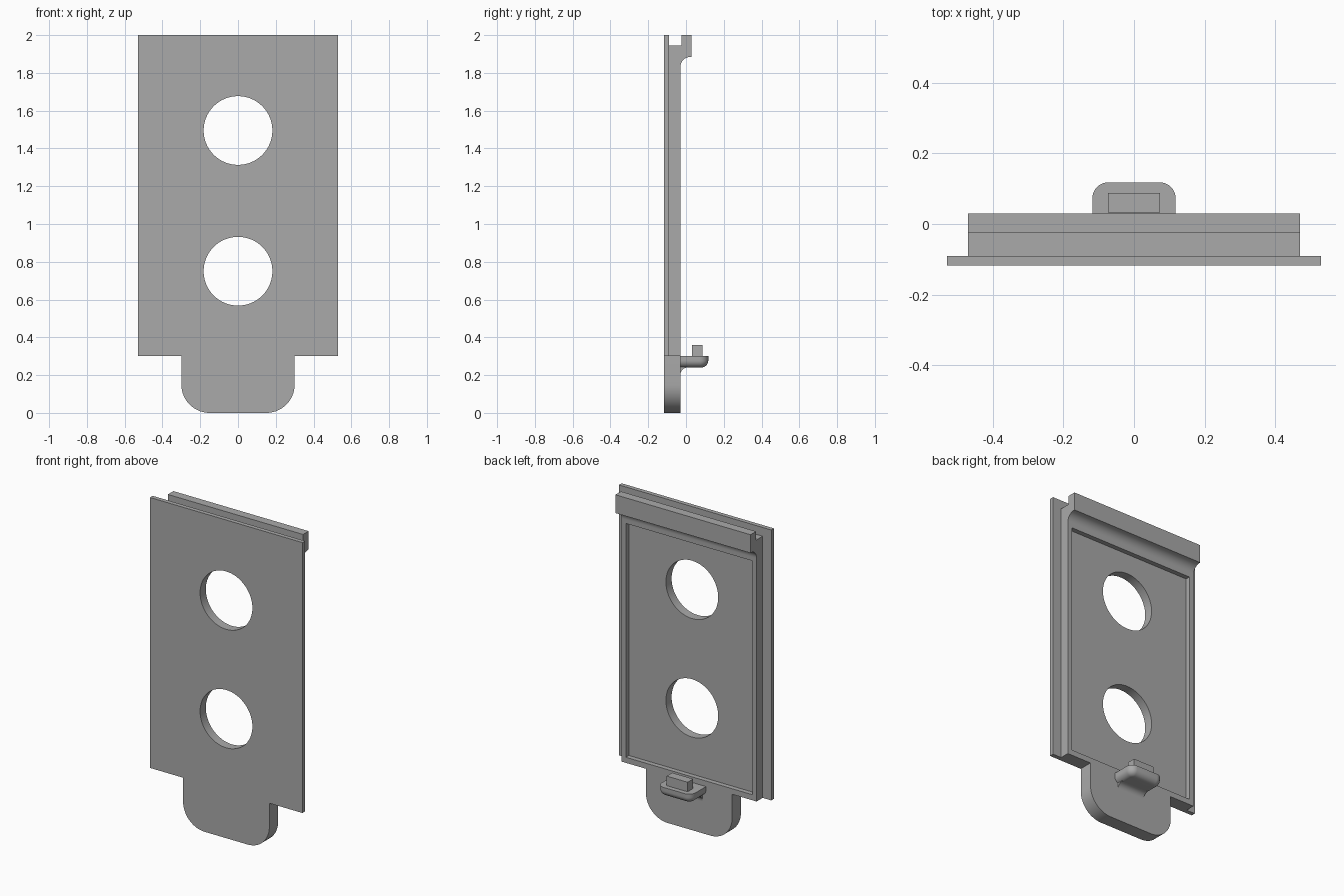
import bpy, bmesh
from math import sin, cos, radians

cube = bpy.data.objects.get("Cube")
if cube:
    bpy.data.objects.remove(cube, do_unlink=True)

grey = bpy.data.materials.new("plain grey")
grey.use_nodes = True
grey.diffuse_color = (0.4, 0.4, 0.4, 1)
grey.node_tree.nodes["Principled BSDF"].inputs["Base Color"].default_value = (0.4, 0.4, 0.4, 1)

FRONT, STEP, BACK = -0.117, -0.09, -0.03   # depth of plate face, step and body back
BASE, TOP = 0.3, 2.0


def arc(cx, cy, r, start, end, n=10):
    return [(cx + r * cos(radians(start + (end - start) * i / n)),
             cy + r * sin(radians(start + (end - start) * i / n))) for i in range(n + 1)]


def loft(name, rings):
    """Join matching rings of points into a closed solid."""
    bm = bmesh.new()
    loops = [[bm.verts.new(p) for p in ring] for ring in rings]
    n = len(loops[0])
    for a, b in zip(loops, loops[1:]):
        for i in range(n):
            bm.faces.new((a[i], a[(i + 1) % n], b[(i + 1) % n], b[i]))
    bm.faces.new(loops[0])
    bm.faces.new(loops[-1])
    bmesh.ops.recalc_face_normals(bm, faces=bm.faces)
    mesh = bpy.data.meshes.new(name)
    bm.to_mesh(mesh)
    bm.free()
    mesh.materials.append(grey)
    obj = bpy.data.objects.new(name, mesh)
    bpy.context.collection.objects.link(obj)
    return obj


def along_x(name, profile, half):
    return loft(name, [[(x, y, z) for y, z in profile] for x in (-half, half)])


def along_y(name, profile, y0, y1):
    return loft(name, [[(x, y, z) for x, z in profile] for y in (y0, y1)])


def box(name, half, y0, y1, z0, z1):
    return along_x(name, [(y0, z0), (y1, z0), (y1, z1), (y0, z1)], half)


def select(obj):
    bpy.ops.object.select_all(action='DESELECT')
    obj.select_set(True)
    bpy.context.view_layer.objects.active = obj


def cut(obj, cutter):
    mod = obj.modifiers.new("cut", 'BOOLEAN')
    mod.operation, mod.solver, mod.object = 'DIFFERENCE', 'EXACT', cutter
    select(obj)
    bpy.ops.object.modifier_apply(modifier=mod.name)


# Wide front plate
plate = box("front_plate", 0.53, FRONT, STEP, BASE, TOP)

# Narrower body with a filleted hook rail along its top
hook = [(STEP, BASE), (BACK, BASE)] + arc(0.025, 1.83, 0.055, 180, 90)
hook += [(0.03, 1.885), (0.03, TOP), (-0.025, TOP), (-0.025, 1.945), (STEP, 1.945)]
body = along_x("body_with_hook_rail", hook, 0.47)

# Shallow recess in the back and two round through holes
cutters = [box("recess_cutter", 0.44, -0.06, 0.0, 0.335, 1.805)]
cut(body, cutters[0])
for z in (0.75, 1.495):
    hole = along_y("hole_cutter", arc(0, z, 0.182, 0, 360, 64)[:-1], -0.3, 0.3)
    cutters.append(hole)
    cut(plate, hole)
    cut(body, hole)
for c in cutters:
    bpy.data.objects.remove(c, do_unlink=True)

# Rounded tab below the plate
r = 0.15
tab = along_y("bottom_tab", [(0.3, BASE), (-0.3, BASE)] + arc(-0.3 + r, r, r, 180, 270, 14)
              + arc(0.3 - r, r, r, 270, 360, 14), FRONT, BACK)


# Rounded clip shelf with a softened underside
def shelf_ring(inset, z):
    w, y1, c = 0.118 - inset, 0.118 - inset, 0.045 - inset
    pts = [(-w, BACK), (w, BACK)] + arc(w - c, y1 - c, c, 0, 90) + arc(c - w, y1 - c, c, 90, 180)
    return [(x, y, z) for x, y in pts]


soft = arc(0, 0.278, 0.038, 0, -90, 8)
shelf = loft("clip_shelf", [shelf_ring(0, BASE)] + [shelf_ring(0.038 - d, z) for d, z in soft])

# Concave fillet between shelf and tab
fillet = along_x("clip_fillet", [(BACK, 0.245)] + arc(0.008, 0.202, 0.038, 180, 90)
                 + [(0.008, 0.245)], 0.095)

# Small block on the shelf
nub = box("clip_nub", 0.073, 0.033, 0.088, BASE, 0.36)

for obj in (plate, body, tab, shelf, fillet, nub):
    select(obj)
    bpy.ops.object.shade_smooth_by_angle(angle=radians(30))
